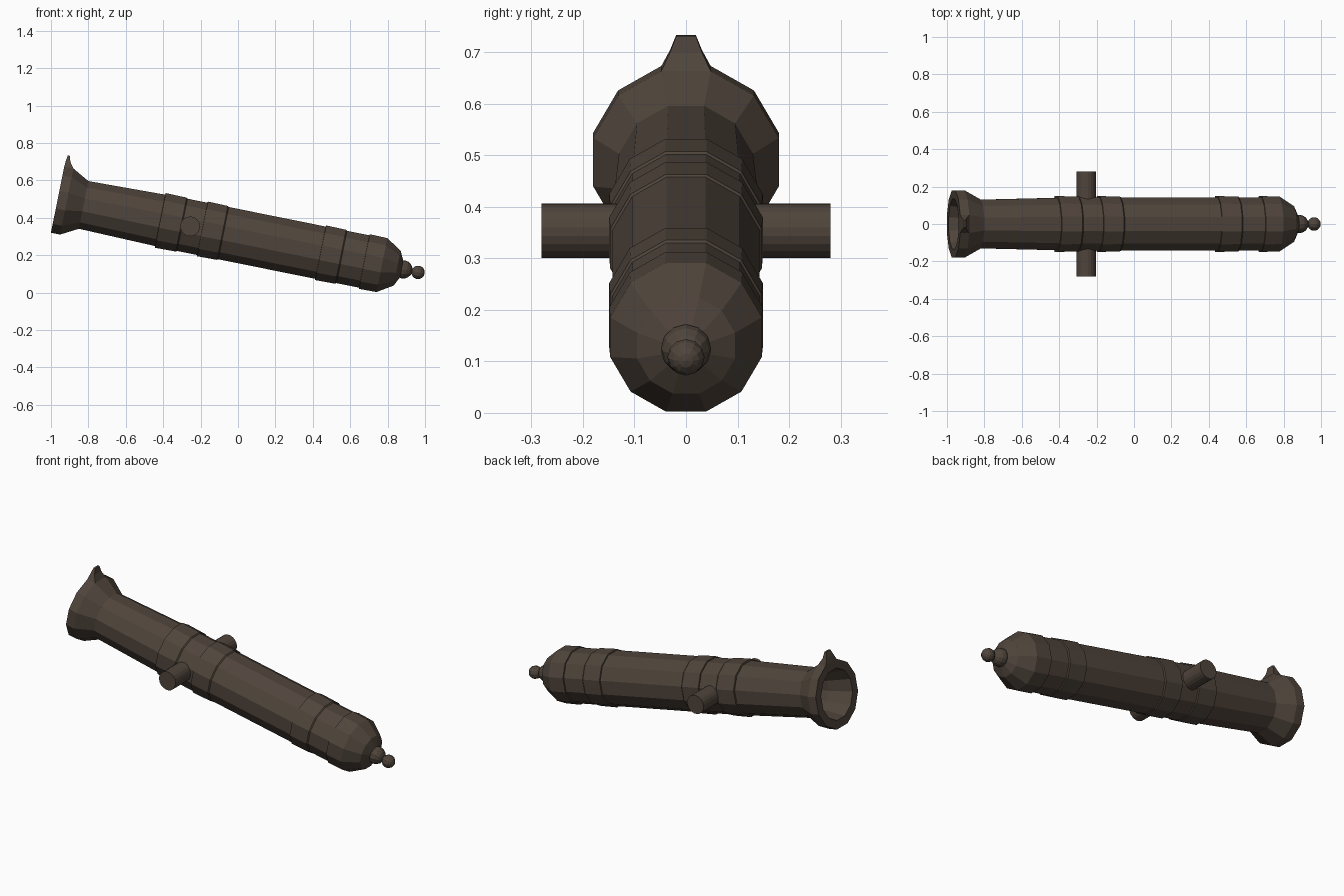
import bpy, bmesh
from math import cos, sin, pi, radians
from mathutils import Matrix

if "Cube" in bpy.data.objects:
    bpy.data.objects.remove(bpy.data.objects["Cube"])

TILT = Matrix.Translation((0, 0, 0.302)) @ Matrix.Rotation(radians(11.4), 4, 'Y')
iron = bpy.data.materials.new("dark_iron")
iron.diffuse_color = (0.078, 0.058, 0.044, 1)
iron.use_nodes = True
iron.node_tree.nodes["Principled BSDF"].inputs["Base Color"].default_value = iron.diffuse_color


def finish(name, bm):
    bmesh.ops.recalc_face_normals(bm, faces=bm.faces)
    bm.transform(TILT)
    me = bpy.data.meshes.new(name)
    bm.to_mesh(me)
    bm.free()
    me.materials.append(iron)
    ob = bpy.data.objects.new(name, me)
    bpy.context.collection.objects.link(ob)
    return ob


def lathe(name, profile, sides=12):
    """Revolve (position, flat-to-axis distance) pairs around the barrel axis."""
    bm = bmesh.new()
    rings = []
    for s, a in profile:
        r = a / cos(pi / sides)
        rings.append([bm.verts.new((s, r * cos((i + .5) * 2 * pi / sides),
                                    r * sin((i + .5) * 2 * pi / sides))) for i in range(sides)])
    for p, q in zip(rings, rings[1:]):
        for i in range(sides):
            j = (i + 1) % sides
            bm.faces.new((p[i], p[j], q[j], q[i]))
    bm.faces.new(rings[0])
    bm.faces.new(rings[-1])
    return finish(name, bm)


# Barrel: bore, flared muzzle, reinforcing bands, rounded breech
profile = [(-0.50, 0.098), (-0.85, 0.104), (-0.984, 0.134),
           (-0.984, 0.18), (-0.934, 0.18), (-0.842, 0.130)]
body = 0.140
for start, end in ((-0.425, -0.31), (-0.195, -0.085), (0.45, 0.56), (0.688, 0.785)):
    profile += [(start, body), (start + 0.001, 0.149), (end, 0.147)]
    body = 0.1425
    if end < 0.7:
        profile.append((end + 0.006, body))
profile += [(0.868, 0.095), (0.895, 0.04)]
lathe("barrel", profile)

# Front sight: tapered block on the top flat of the muzzle
bm = bmesh.new()
levels = []
for t, s0, s1, w in ((0.172, -0.984, -0.934, 0.048), (0.18, -0.984, -0.934, 0.048),
                     (0.212, -0.982, -0.957, 0.031), (0.243, -0.977, -0.966, 0.019)):
    levels.append([bm.verts.new(c) for c in ((s0, -w, t), (s1, -w, t), (s1, w, t), (s0, w, t))])
for p, q in zip(levels, levels[1:]):
    for i in range(4):
        j = (i + 1) % 4
        bm.faces.new((p[i], p[j], q[j], q[i]))
bm.faces.new(levels[0])
bm.faces.new(levels[-1])
finish("front_sight", bm)

# Trunnions: one stub on each side
for side, label in ((-1, "front"), (1, "back")):
    bm = bmesh.new()
    bmesh.ops.create_cone(bm, cap_ends=True, segments=20, radius1=0.053, radius2=0.053, depth=0.155,
                          matrix=Matrix.Translation((-0.261, side * 0.2025, 0)) @ Matrix.Rotation(pi / 2, 4, 'X'))
    finish("trunnion_" + label, bm)

# Breech ball, neck and knob
for name, s, r in (("breech_ball", 0.902, 0.049), ("breech_knob", 0.982, 0.036)):
    bm = bmesh.new()
    bmesh.ops.create_uvsphere(bm, u_segments=12, v_segments=8, radius=r,
                              matrix=Matrix.Translation((s, 0, 0)) @ Matrix.Rotation(pi / 2, 4, 'Y'))
    finish(name, bm)
lathe("breech_neck", [(0.92, 0.016), (0.96, 0.014)])
